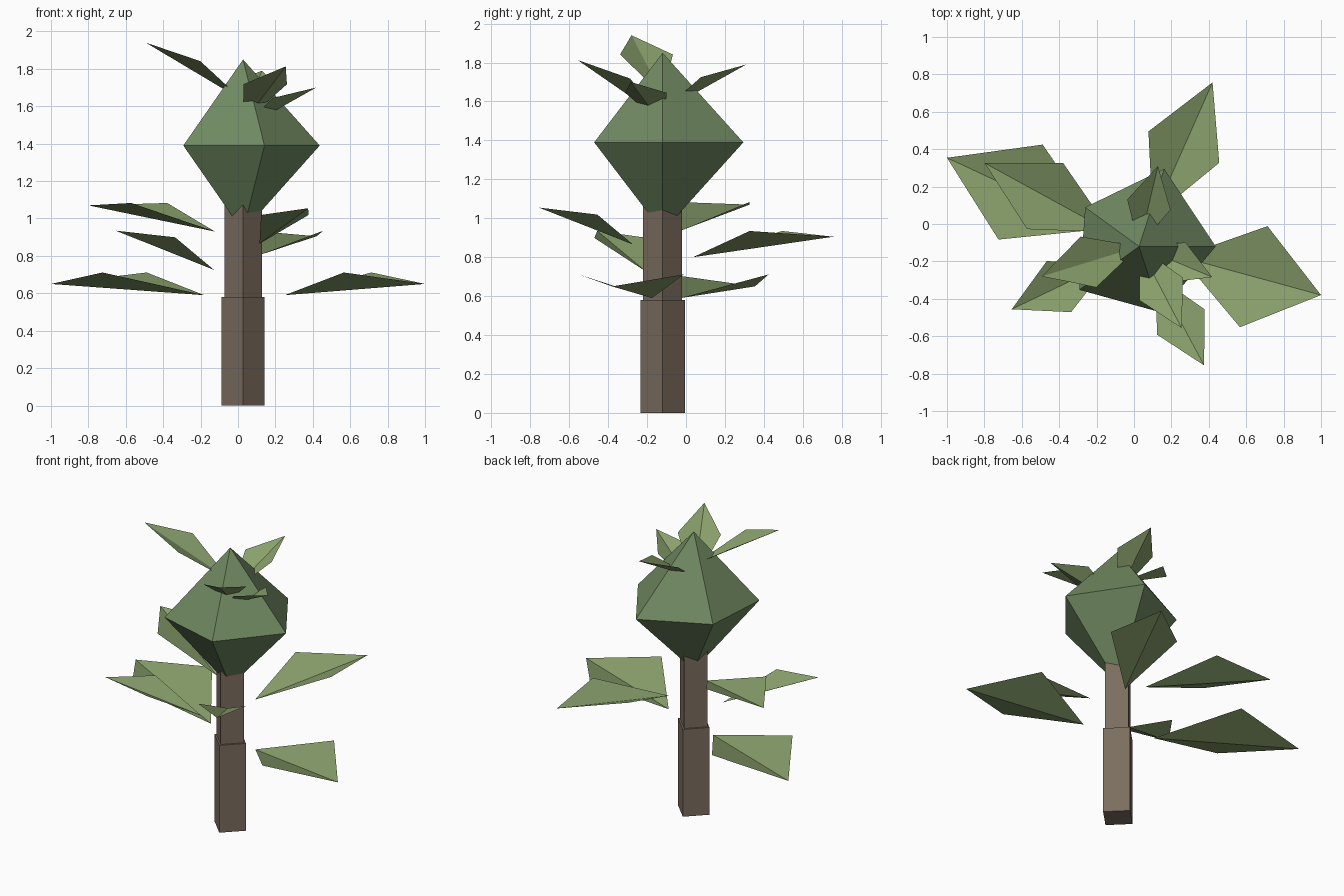
import bpy
from math import sin, cos, radians
from mathutils import Vector

if "Cube" in bpy.data.objects:
    bpy.data.objects.remove(bpy.data.objects["Cube"])

CX, CY = 0.027, -0.12  # trunk axis


def material(name, rgb):
    m = bpy.data.materials.new(name)
    m.diffuse_color = (*rgb, 1)
    m.use_nodes = True
    m.node_tree.nodes["Principled BSDF"].inputs["Base Color"].default_value = m.diffuse_color
    return m


BARK = material("bark", (0.20, 0.155, 0.115))
CROWN = material("crown_green", (0.16, 0.25, 0.12))
LEAF = material("leaf_green", (0.25, 0.35, 0.15))


def mesh_object(name, verts, faces, mat):
    me = bpy.data.meshes.new(name)
    me.from_pydata(verts, [], faces)
    me.materials.append(mat)
    ob = bpy.data.objects.new(name, me)
    bpy.context.collection.objects.link(ob)
    return ob


def trunk(name, radius, z0, z1):
    bpy.ops.mesh.primitive_cylinder_add(vertices=4, radius=radius, depth=z1 - z0,
                                        location=(CX, CY, (z0 + z1) / 2))
    ob = bpy.context.object
    ob.name = name
    ob.data.materials.append(BARK)


def leaf(name, base, tip, half_width, lift, along=0.52):
    """Kite folded along its midrib, with both side corners raised."""
    b, t = Vector(base), Vector(tip)
    d = t - b
    n = Vector((-d.y, d.x, 0)).normalized() * half_width
    mid = b + d * along + Vector((0, 0, lift))
    mesh_object(name, [b, mid - n, t, mid + n], [(0, 1, 2), (0, 2, 3)], LEAF)


# two-step square trunk
trunk("lower_trunk", 0.115, 0, 0.58)
trunk("upper_trunk", 0.1, 0.58, 1.1)

# uneven five-sided double pyramid crown
radii = [0.41, 0.436, 0.356, 0.395, 0.37]
ring = [(CX + r * cos(radians(72 * i)), CY + r * sin(radians(72 * i)), 1.39)
        for i, r in enumerate(radii)]
faces = []
for i in range(5):
    j = (i + 1) % 5
    faces += [(i, j, 5), (j, i, 6)]
mesh_object("crown", ring + [(CX, CY, 1.85), (CX, CY, 0.93)], faces, CROWN)

# large leaves around the trunk
trunk_leaves = [
    ((0.25, -0.175, 0.59), (1.0, -0.38, 0.65), 0.28, 0.09),
    ((-0.18, -0.028, 0.59), (-1.0, 0.354, 0.65), 0.28, 0.09),
    ((-0.123, -0.044, 0.93), (-0.80, 0.327, 1.07), 0.201, 0.08),
    ((-0.128, -0.204, 0.725), (-0.654, -0.456, 0.935), 0.151, 0.065),
    ((0.115, -0.272, 0.865), (0.375, -0.756, 1.055), 0.144, 0.055),
    ((0.10, 0.036, 0.80), (0.42, 0.757, 0.905), 0.207, 0.08),
]
for i, args in enumerate(trunk_leaves):
    leaf(f"trunk_leaf_{i + 1}", *args)

# small leaves growing out of the crown axis
crown_leaves = [
    (1.63, (-0.493, -0.28, 1.94), 0.142),
    (1.51, (0.255, -0.557, 1.813), 0.131),
    (1.48, (0.418, -0.284, 1.70), 0.116),
    (1.55, (0.128, 0.31, 1.79), 0.119),
]
for i, (z, tip, w) in enumerate(crown_leaves):
    leaf(f"crown_leaf_{i + 1}", (CX, CY, z), tip, w, 0.05)
